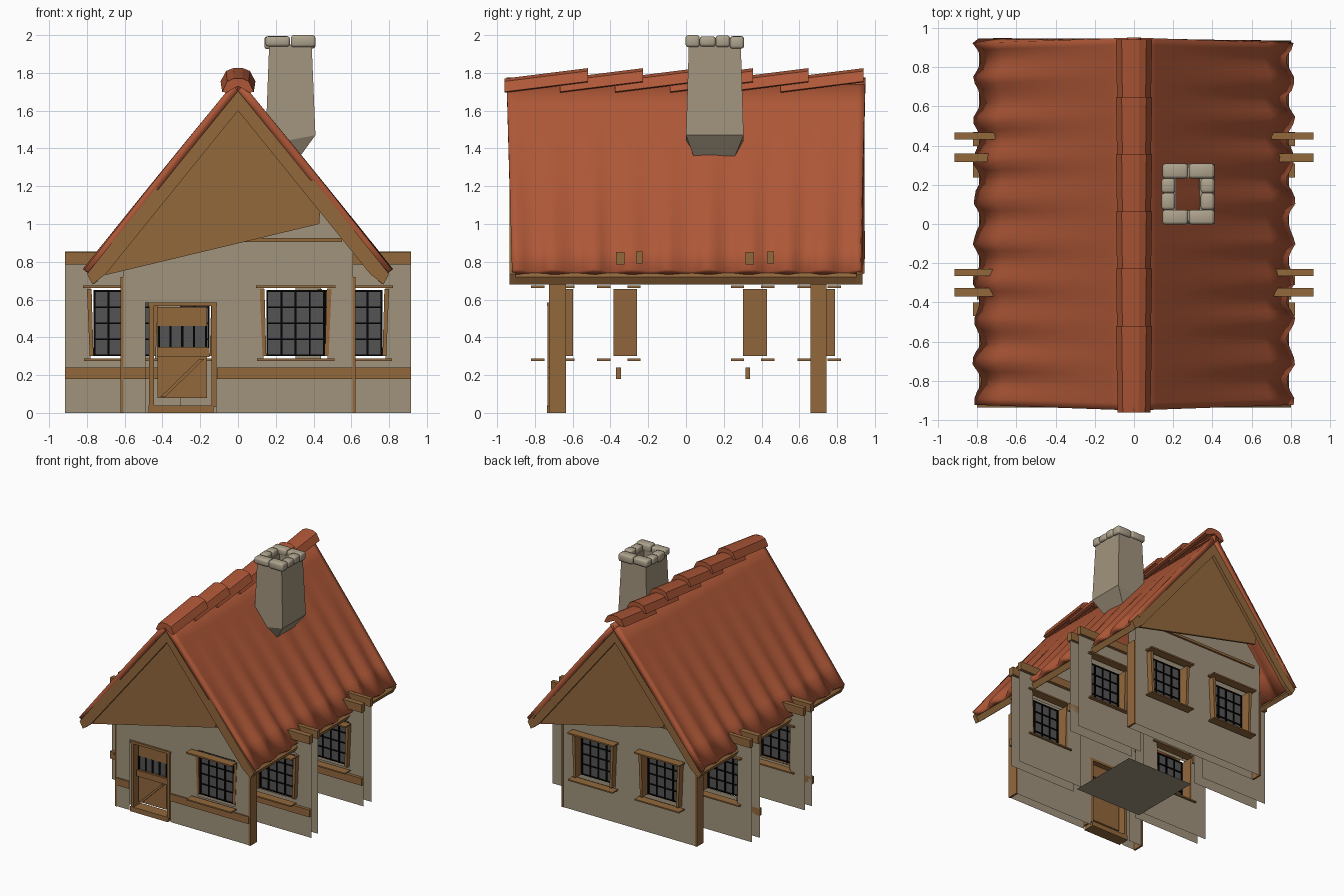
import bpy, bmesh, math, random

if "Cube" in bpy.data.objects:
    bpy.data.objects.remove(bpy.data.objects["Cube"])

random.seed(4)


def material(name, r, g, b):
    m = bpy.data.materials.new(name)
    m.diffuse_color = (*[(c / 255) ** 2.2 for c in (r, g, b)], 1)
    m.use_nodes = True
    m.node_tree.nodes["Principled BSDF"].inputs["Base Color"].default_value = m.diffuse_color
    return m


RED = material("roof red", 173, 88, 58)
WALL = material("plaster", 160, 146, 124)
WOOD = material("wood", 145, 104, 63)
STONE = material("stone", 172, 161, 140)
GLASS = material("window glass", 84, 84, 86)
IRON = material("black iron", 14, 13, 12)


def mesh(name, verts, faces, mat):
    me = bpy.data.meshes.new(name)
    me.from_pydata([tuple(v) for v in verts], [], faces)
    bm = bmesh.new()
    bm.from_mesh(me)
    bmesh.ops.recalc_face_normals(bm, faces=bm.faces)
    bm.to_mesh(me)
    bm.free()
    me.materials.append(mat)
    ob = bpy.data.objects.new(name, me)
    bpy.context.collection.objects.link(ob)
    return ob


def box(name, x0, x1, y0, y1, z0, z1, mat):
    v = [(x, y, z) for x in (x0, x1) for y in (y0, y1) for z in (z0, z1)]
    f = [(0, 1, 3, 2), (4, 6, 7, 5), (0, 4, 5, 1), (2, 3, 7, 6), (0, 2, 6, 4), (1, 5, 7, 3)]
    return mesh(name, v, f, mat)


def loft(name, rings, mat, caps=True):
    n = len(rings[0])
    v = [p for r in rings for p in r]
    f = [(k * n + i, k * n + (i + 1) % n, (k + 1) * n + (i + 1) % n, (k + 1) * n + i)
         for k in range(len(rings) - 1) for i in range(n)]
    if caps:
        f += [tuple(range(n)), tuple(range(len(v) - n, len(v)))]
    return mesh(name, v, f, mat)


def prism(name, pts, y0, y1, mat):
    return loft(name, [[(x, y, z) for x, z in pts] for y in (y0, y1)], mat)


def sheet(name, xs, zs, hole, y):
    # thin wall sheet with one rectangular opening
    hx0, hx1, hz0, hz1 = hole
    gx, gz = [xs[0], hx0, hx1, xs[1]], [zs[0], hz0, hz1, zs[1]]
    v = [(x, y, z) for z in gz for x in gx]
    f = [(r * 4 + c, r * 4 + c + 1, r * 4 + c + 5, r * 4 + c + 4)
         for r in range(3) for c in range(3)
         if (r, c) != (1, 1) and gz[r + 1] - gz[r] > 1e-4]
    mesh(name, v, f, WALL)


def window(cx, y, shift):
    box("window_glass", cx - .155, cx + .155, y - .004, y + .004, .30, .65, GLASS)
    for i in range(5):
        x = cx - .15 + i * .075
        box("window_bar", x - .005, x + .005, y - .012, y + .012, .30, .65, IRON)
    for i in range(5):
        z = .305 + i * .085
        box("window_bar", cx - .155, cx + .155, y - .012, y + .012, z - .004, z + .004, IRON)
    for s in (-1, 1):
        pts = [(cx + s * .155, .30), (cx + s * .175, .30), (cx + s * .19, .655), (cx + s * .165, .655)]
        prism("window_jamb", pts, y + shift - .063, y + shift + .063, WOOD)
        # narrow sill and lintel rods on both wall faces
        ya, yb = sorted((y + s * .045, y + s * .115))
        box("window_sill", cx - .205, cx + .205, ya, yb, .276, .287, WOOD)
        box("window_lintel", cx - .21, cx + .21, ya, yb, .662, .674, WOOD)


def window_wall(cx, y, sheets, top, shift):
    for sy in sheets:
        sheet("wall", (cx - .305, cx + .305), (0, top), (cx - .17, cx + .17, .285, .665), sy)
    window(cx, y, shift)


# front wall: window half and door half
window_wall(.305, -.705, (-.72, -.64), .92, .045)
for sy in (-.72, -.64):
    sheet("door_wall", (-.61, 0), (0, .92), (-.49, -.115, 0, .585), sy)
box("front_beam_right", -.11, .61, -.732, -.72, .18, .24, WOOD)
box("front_beam_left", -.61, -.49, -.732, -.72, .18, .24, WOOD)

# back wall with two windows
for cx in (-.305, .305):
    window_wall(cx, .705, (.66, .74), .92, .02)

# plaster gable tops with a cross beam, behind the gable boards
for y, out in ((-.72, -1), (.74, 1)):
    mesh("gable_wall", [(-.61, y, .92), (.61, y, .92), (.61, y, .95), (0, y, 1.71), (-.61, y, .95)],
         [(0, 1, 2, 3, 4)], WALL)
    box("gable_beam", -.55, .55, y, y + out * .015, .905, .925, WOOD)

# cross wall panels sticking out on both sides
for s in (-1, 1):
    for y, front, rear, shift in ((-.355, -.345, -.255, .033), (.353, .34, .44, .013)):
        cx = s * .61
        window_wall(cx, y, (front, rear), .85, shift)
        box("panel_low_beam", cx - .305, cx + .305, front - .025, front, .18, .24, WOOD)
        box("panel_top_beam", cx - .305, cx + .305, front - .025, front + .02, .785, .852, WOOD)
        box("panel_rear_beam", cx - .305, cx + .305, rear - .01, rear + .025, .79, .855, WOOD)
    # corner posts
    for y0, y1 in ((-.725, -.635), (.66, .745)):
        box("corner_post", s * .613 - .008, s * .613 + .008, y0, y1, 0, .72, WOOD)

# floor slab
mesh("floor", [(-.305, -.305, .005), (.305, -.305, .005), (.305, .305, .005), (-.305, .305, .005)],
     [(0, 1, 2, 3)], WALL)

# door: frame, leaf, small window, brace, step
for x in (-.47, -.14):
    box("door_jamb", x, x + .025, -.732, -.64, .03, .58, WOOD)
box("door_lintel", -.475, -.11, -.735, -.64, .565, .585, WOOD)
box("door_step", -.475, -.13, -.735, -.64, 0, .04, WOOD)
box("door_lower", -.425, -.165, -.70, -.68, .08, .35, WOOD)
box("door_upper", -.425, -.165, -.70, -.68, .46, .56, WOOD)
box("door_rail", -.43, -.15, -.715, -.70, .295, .345, WOOD)
box("door_glass", -.425, -.165, -.694, -.686, .35, .46, GLASS)
for i in range(5):
    x = -.42 + i * .0625
    box("door_bar", x - .006, x + .006, -.702, -.678, .35, .46, IRON)
prism("door_brace", [(-.41, .085), (-.385, .085), (-.18, .285), (-.205, .285)], -.712, -.70, WOOD)

# rippled tile roof, one shell per slope
NY, NV = 54, 7
for s in (-1, 1):
    v, f = [], []
    for i in range(NY + 1):
        t = i / NY
        wave = math.sin(t * 9 * 2 * math.pi + 1) + random.uniform(-.3, .3)
        for k in range(NV + 1):
            u = k / NV
            out = .02 * wave * u * u
            y = (-.95 + 1.90 * t) * (1 - .03 * u)
            v.append((s * (.80 * u + out), y, 1.775 - 1.02 * u + .012 * math.sin(math.pi * u) + out * .3))
    for i in range(NY):
        for k in range(NV):
            a = i * (NV + 1) + k
            f.append((a, a + 1, a + NV + 2, a + NV + 1))
    if s < 0:
        f = [q[::-1] for q in f]
    roof = mesh("roof_slope", v, f, RED)
    # make the shell grow inward
    up = sum(p.normal.z for p in roof.data.polygons)
    mod = roof.modifiers.new("thickness", 'SOLIDIFY')
    mod.thickness = .045
    mod.offset = -1 if up > 0 else 1
    for p in roof.data.polygons:
        p.use_smooth = True
    # barge boards at both ends and the eave board
    for y in (-.918, .918):
        pts = [(0, 1.735), (s * .80, .735), (s * .77, .68), (s * .70, .735), (0, 1.60)]
        prism("barge_board", pts, y - .016, y + .016, WOOD)
    prism("eave_board", [(s * .765, .68), (s * .79, .72), (s * .77, .74), (s * .74, .70)],
          -.905, .905, WOOD)

# slanted gable boards, the back one turned by half a turn
for s in (-1, 1):
    pts = [(s * .70, .73), (-s * .43, 1.0), (-s * .44, 1.14), (0, 1.70), (s * .74, .77)]
    prism("gable_board", pts, s * .90 - .008, s * .90 + .008, WOOD)

# overlapping ridge tiles, tilted up toward the back
for i in range(6):
    y0 = -.96 + i * .292
    rings = []
    for y, z, w in ((y0, 1.70, .95), (y0 + .44, 1.755, 1.05)):
        half = [(-.088, 0), (-.06, .055), (-.025, .07), (.025, .07), (.06, .055), (.088, 0),
                (.065, -.005), (0, .03), (-.065, -.005)]
        rings.append([(x * w, y, z + h) for x, h in half])
    loft("ridge_tile", rings, RED)


# hollow chimney shaft with a slanted foot
def ring(x0, x1, y0, y1, zl, zr):
    return [(x0, y0, zl), (x1, y0, zr), (x1, y1, zr), (x0, y1, zl)]


loft("chimney_shaft", [ring(.19, .33, .04, .26, 1.36, 1.36), ring(.145, .41, 0, .305, 1.42, 1.47),
                       ring(.165, .39, .015, .29, 1.95, 1.95), ring(.215, .335, .07, .235, 1.95, 1.95),
                       ring(.215, .335, .07, .235, 1.50, 1.38)], WALL, caps=False)

# ring of rough cap stones
spots = [(.21, .035, .13, .075), (.345, .035, .13, .075), (.21, .27, .13, .075), (.345, .27, .13, .075),
         (.175, .115, .07, .085), (.175, .195, .07, .075), (.375, .115, .07, .085), (.375, .195, .07, .075)]
for x, y, w, d in spots:
    h = random.uniform(.055, .07)
    st = box("chimney_stone", x - w / 2, x + w / 2, y - d / 2, y + d / 2, 1.995 - h, random.uniform(1.988, 2), STONE)
    b = st.modifiers.new("worn edges", 'BEVEL')
    b.width = .014
    b.segments = 2
    for p in st.data.polygons:
        p.use_smooth = True
